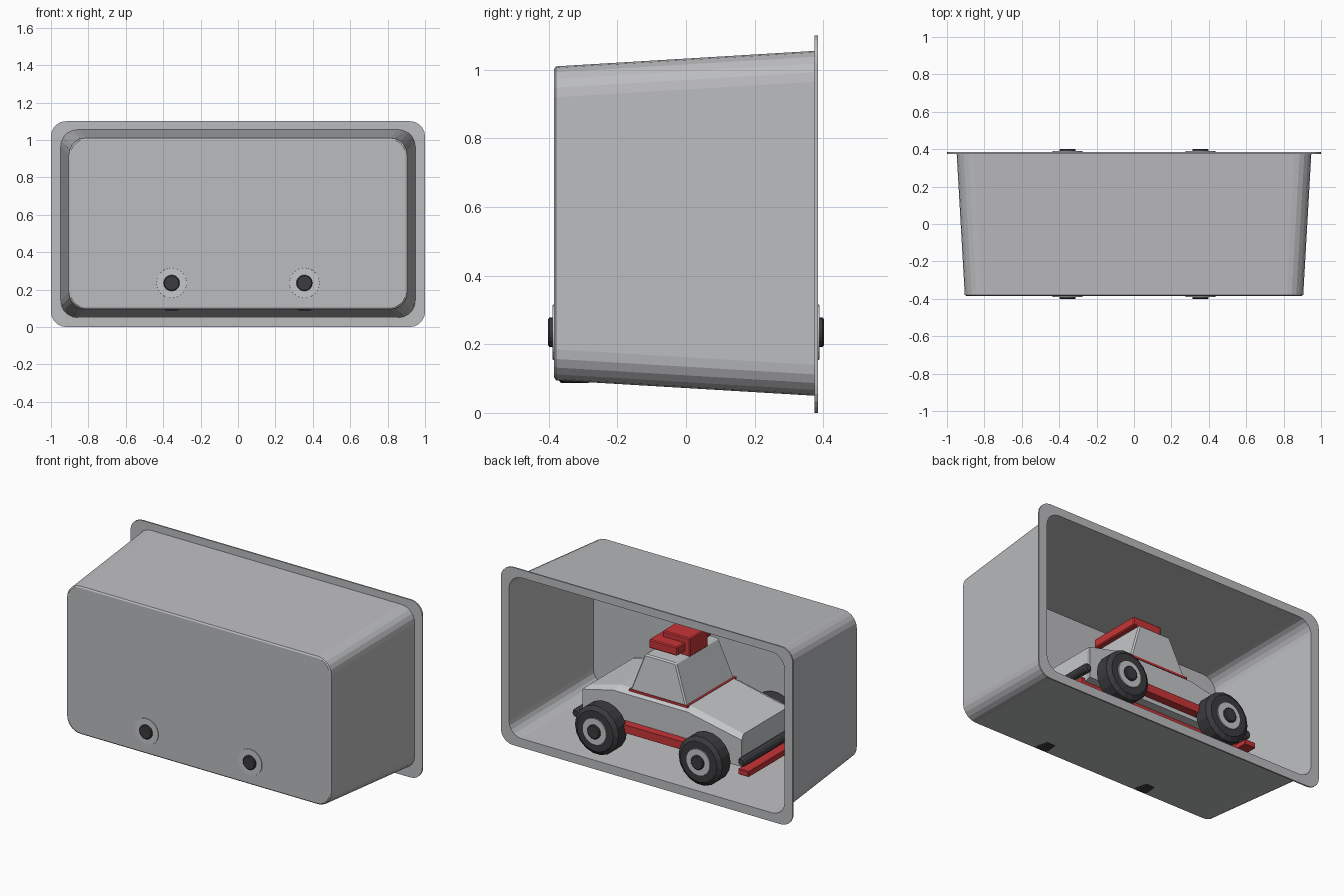
import bpy, bmesh, math
from mathutils import Matrix

if "Cube" in bpy.data.objects:
    bpy.data.objects.remove(bpy.data.objects["Cube"])


def material(name, rgb):
    m = bpy.data.materials.new(name)
    m.diffuse_color = (*rgb, 1)
    m.use_nodes = True
    m.node_tree.nodes["Principled BSDF"].inputs["Base Color"].default_value = m.diffuse_color
    return m


SHELL = material("shell grey", (0.50, 0.505, 0.52))
BODY = material("body grey", (0.56, 0.57, 0.58))
RED = material("red", (0.58, 0.035, 0.04))
DARK = material("charcoal", (0.045, 0.045, 0.05))


def finish(name, bm, mat, bevel=0.0):
    bmesh.ops.recalc_face_normals(bm, faces=bm.faces)
    me = bpy.data.meshes.new(name)
    bm.to_mesh(me)
    bm.free()
    me.materials.append(mat)
    ob = bpy.data.objects.new(name, me)
    bpy.context.collection.objects.link(ob)
    if bevel:
        mod = ob.modifiers.new("bevel", 'BEVEL')
        mod.width, mod.segments = bevel, 1
    return ob


def loft(name, rings, mat, caps=True, bevel=0.0):
    bm = bmesh.new()
    vs = [[bm.verts.new(p) for p in r] for r in rings]
    n = len(rings[0])
    for a, b in zip(vs, vs[1:]):
        for i in range(n):
            j = (i + 1) % n
            bm.faces.new((a[i], a[j], b[j], b[i]))
    if caps:
        bm.faces.new(vs[0])
        bm.faces.new(vs[-1])
    return finish(name, bm, mat, bevel)


def box(name, x, y, z, mat, bevel=0.0):
    rings = [[(x[0], y[0], h), (x[1], y[0], h), (x[1], y[1], h), (x[0], y[1], h)] for h in z]
    return loft(name, rings, mat, True, bevel)


def lathe_y(name, x, z, profile, mat, sides=18):
    """Stack of circles along y; profile holds (y, radius)."""
    rings = [[(x + r * math.cos(2 * math.pi * i / sides), y,
               z + r * math.sin(2 * math.pi * i / sides)) for i in range(sides)]
             for y, r in profile]
    return loft(name, rings, mat)


def rounded(y, half_x, z0, z1, r, seg=5):
    """Rounded rectangle in the xz plane."""
    pts = []
    corners = [(half_x - r, z1 - r), (-half_x + r, z1 - r), (-half_x + r, z0 + r), (half_x - r, z0 + r)]
    for k, (cx, cz) in enumerate(corners):
        for i in range(seg + 1):
            a = math.pi / 2 * (k + i / seg)
            pts.append((cx + r * math.cos(a), y, cz + r * math.sin(a)))
    return pts


# Tapered tray with a flange around the open back
loft("display_tray", [
    rounded(-0.385, 0.896, 0.104, 1.001, 0.08),
    rounded(-0.379, 0.905, 0.095, 1.010, 0.09),
    rounded(0.375, 0.948, 0.050, 1.055, 0.09),
    rounded(0.375, 1.0, 0.0, 1.10, 0.08),
    rounded(0.384, 1.0, 0.0, 1.10, 0.08),
    rounded(0.384, 0.944, 0.055, 1.050, 0.086),
    rounded(-0.378, 0.899, 0.101, 1.004, 0.086),
], SHELL)

# Wheels, hubs and caps on both sides
WZ = 0.235
for side, sn in ((-1, "front"), (1, "back")):
    for x, xn in ((-0.355, "left"), (0.355, "right")):
        tag = f"{sn}_{xn}"
        lathe_y("tyre_" + tag, x, WZ,
                [(side * 0.265, 0.125), (side * 0.285, 0.15), (side * 0.365, 0.15), (side * 0.383, 0.125)], DARK)
        lathe_y("hub_" + tag, x, WZ, [(side * 0.36, 0.083), (side * 0.389, 0.08)], BODY, 24)
        lathe_y("cap_" + tag, x, WZ, [(side * 0.38, 0.043), (side * 0.398, 0.043), (side * 0.402, 0.038)], DARK, 20)
for x in (-0.355, 0.355):
    lathe_y("axle", x, WZ, [(-0.3, 0.03), (0.3, 0.03)], DARK, 10)

# Car body: side profile lofted across, narrower at the top edges
side_profile = [(-0.56, 0.21), (0.53, 0.21), (0.53, 0.40), (0.32, 0.45), (-0.19, 0.45), (-0.56, 0.375)]
crown = [(-0.55, 0.21), (0.52, 0.21), (0.51, 0.42), (0.30, 0.475), (-0.18, 0.475), (-0.545, 0.395)]
loft("car_body", [[(x, y, z) for x, z in p] for y, p in
                  ((-0.255, side_profile), (-0.215, crown), (0.215, crown), (0.255, side_profile))], BODY)

# Cabin with sloping windscreen
loft("cabin", [
    [(-0.17, -0.235, 0.465), (0.22, -0.235, 0.465), (0.22, 0.235, 0.465), (-0.17, 0.235, 0.465)],
    [(-0.078, -0.21, 0.705), (0.137, -0.21, 0.705), (0.137, 0.21, 0.705), (-0.078, 0.21, 0.705)],
], BODY, bevel=0.008)
box("cabin_seam", (-0.178, 0.224), (-0.238, 0.238), (0.465, 0.478), RED)

# Roof light: wide bar with a raised block
box("roof_bar", (-0.055, 0.14), (-0.17, 0.165), (0.725, 0.78), RED, 0.006)
box("roof_block", (-0.09, 0.10), (-0.09, 0.09), (0.70, 0.815), RED, 0.006)

# Chassis, sills and bumpers
box("chassis", (-0.57, 0.54), (-0.2, 0.2), (0.19, 0.23), RED)
for s in (-1, 1):
    box("sill", (-0.24, 0.24), sorted((s * 0.18, s * 0.305)), (0.235, 0.285), RED)
box("front_bumper", (-0.63, -0.555), (-0.285, 0.285), (0.175, 0.21), RED, 0.004)
for x in (-0.575, 0.56):
    lathe_y("bumper_tube", x, 0.25, [(-0.28, 0.02), (-0.27, 0.027), (0.27, 0.027), (0.28, 0.02)], DARK, 12)
